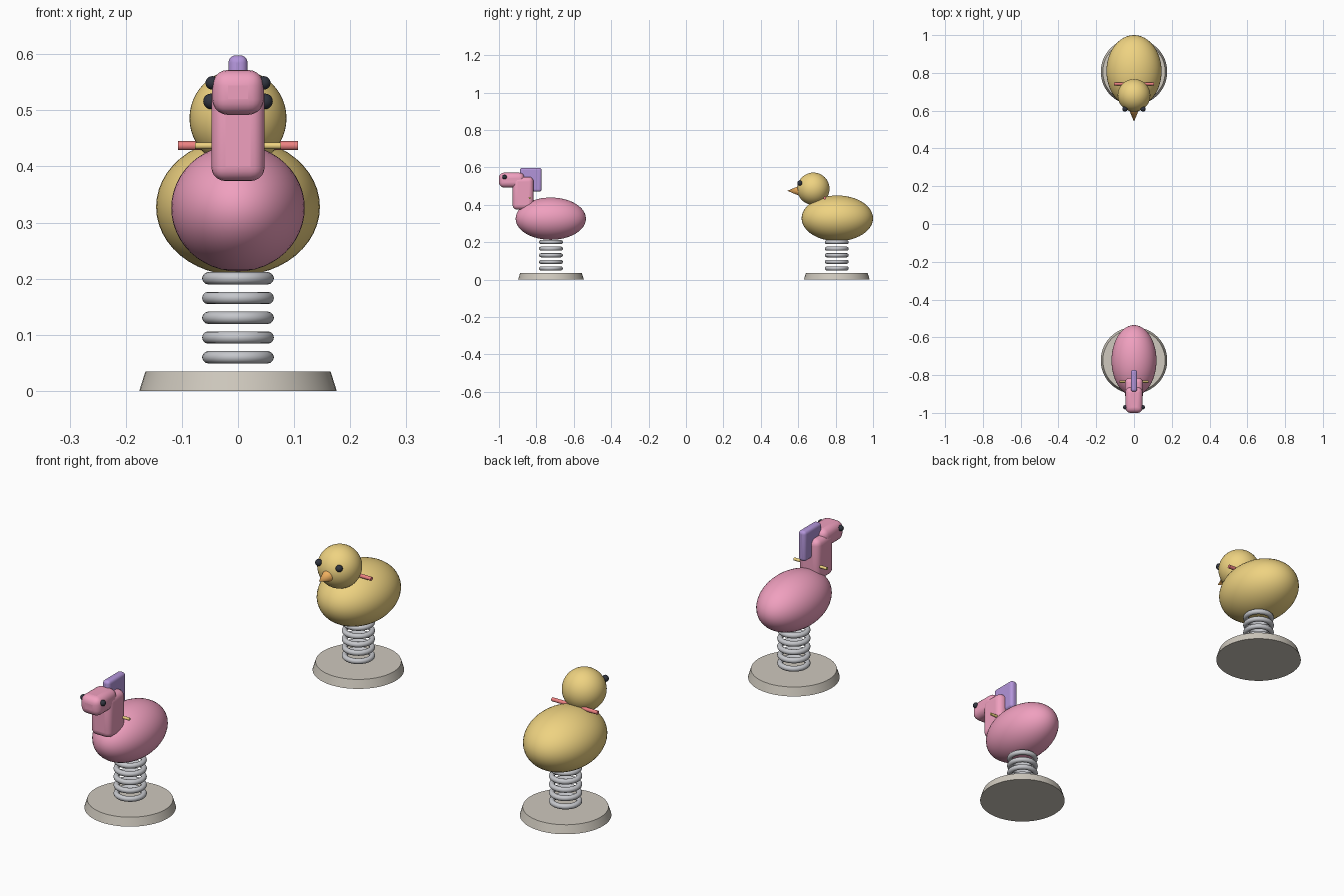
import bpy
from math import pi, radians

if "Cube" in bpy.data.objects:
    bpy.data.objects.remove(bpy.data.objects["Cube"])


def material(name, rgb):
    m = bpy.data.materials.new(name)
    m.diffuse_color = (*rgb, 1)
    m.use_nodes = True
    m.node_tree.nodes["Principled BSDF"].inputs["Base Color"].default_value = m.diffuse_color
    return m


STONE = material("stone", (0.62, 0.58, 0.51))
STEEL = material("steel", (0.56, 0.57, 0.60))
YELLOW = material("yellow", (0.86, 0.65, 0.22))
PINK = material("pink", (0.87, 0.35, 0.52))
PURPLE = material("purple", (0.45, 0.30, 0.70))
ORANGE = material("orange", (0.90, 0.45, 0.12))
RED = material("red", (0.85, 0.22, 0.22))
DARK = material("dark", (0.03, 0.035, 0.05))


def finish(name, mat):
    o = bpy.context.object
    o.name = name
    o.data.materials.append(mat)
    bpy.ops.object.transform_apply(location=False, rotation=True, scale=True)
    bpy.ops.object.shade_smooth_by_angle(angle=radians(35))
    return o


def ball(name, loc, radii, mat, seg=48):
    bpy.ops.mesh.primitive_uv_sphere_add(segments=seg, ring_count=seg // 2, radius=1, location=loc)
    bpy.context.object.scale = radii
    return finish(name, mat)


def cone(name, loc, r1, r2, depth, mat, rot=(0, 0, 0), seg=48):
    bpy.ops.mesh.primitive_cone_add(vertices=seg, radius1=r1, radius2=r2, depth=depth,
                                    location=loc, rotation=rot)
    return finish(name, mat)


def rounded_box(name, loc, size, bevel, mat):
    bpy.ops.mesh.primitive_cube_add(size=1, location=loc)
    bpy.context.object.scale = size
    o = finish(name, mat)
    b = o.modifiers.new("round", "BEVEL")
    b.width, b.segments = bevel, 5
    return o


def spring_mount(prefix, y):
    # tapered foot and stacked coil rings
    cone(prefix + "_base", (0, y, 0.0175), 0.176, 0.165, 0.035, STONE)
    for i in range(5):
        bpy.ops.mesh.primitive_torus_add(major_radius=0.053, minor_radius=0.011,
                                         major_segments=48, minor_segments=12,
                                         location=(0, y, 0.06 + 0.0352 * i))
        finish(f"{prefix}_spring_coil_{i + 1}", STEEL)


def eyes(prefix, x, y, z, r):
    for side, s in (("left", -1), ("right", 1)):
        ball(f"{prefix}_eye_{side}", (s * x, y, z), (r, r, r), DARK, 20)


def handle(prefix, y, half, r, mat):
    cone(prefix + "_handle", (0, y, 0.437), r, r, 2 * half, mat, (0, pi / 2, 0), 16)


# Duckling rocker
DY = 0.806
spring_mount("duckling", DY)
ball("duckling_body", (0, DY + 0.003, 0.328), (0.146, 0.191, 0.122), YELLOW)
ball("duckling_head", (0, 0.681, 0.486), (0.0865, 0.0865, 0.0865), YELLOW)
cone("duckling_beak", (0, 0.578, 0.475), 0.030, 0.0, 0.074, ORANGE, (pi / 2, 0, 0), 16)
eyes("duckling", 0.048, 0.609, 0.516, 0.014)
handle("duckling", 0.742, 0.107, 0.008, RED)

# Pony rocker
PY = -0.722
spring_mount("pony", PY)
ball("pony_body", (0, PY - 0.001, 0.326), (0.119, 0.188, 0.113), PINK)
rounded_box("pony_neck", (0, -0.871, 0.462), (0.095, 0.112, 0.176), 0.025, PINK)
rounded_box("pony_head", (0, -0.932, 0.532), (0.092, 0.136, 0.080), 0.028, PINK)
rounded_box("pony_mane", (0, -0.830, 0.534), (0.034, 0.116, 0.128), 0.013, PURPLE)
eyes("pony", 0.046, -0.970, 0.549, 0.012)
handle("pony", -0.835, 0.077, 0.006, YELLOW)
